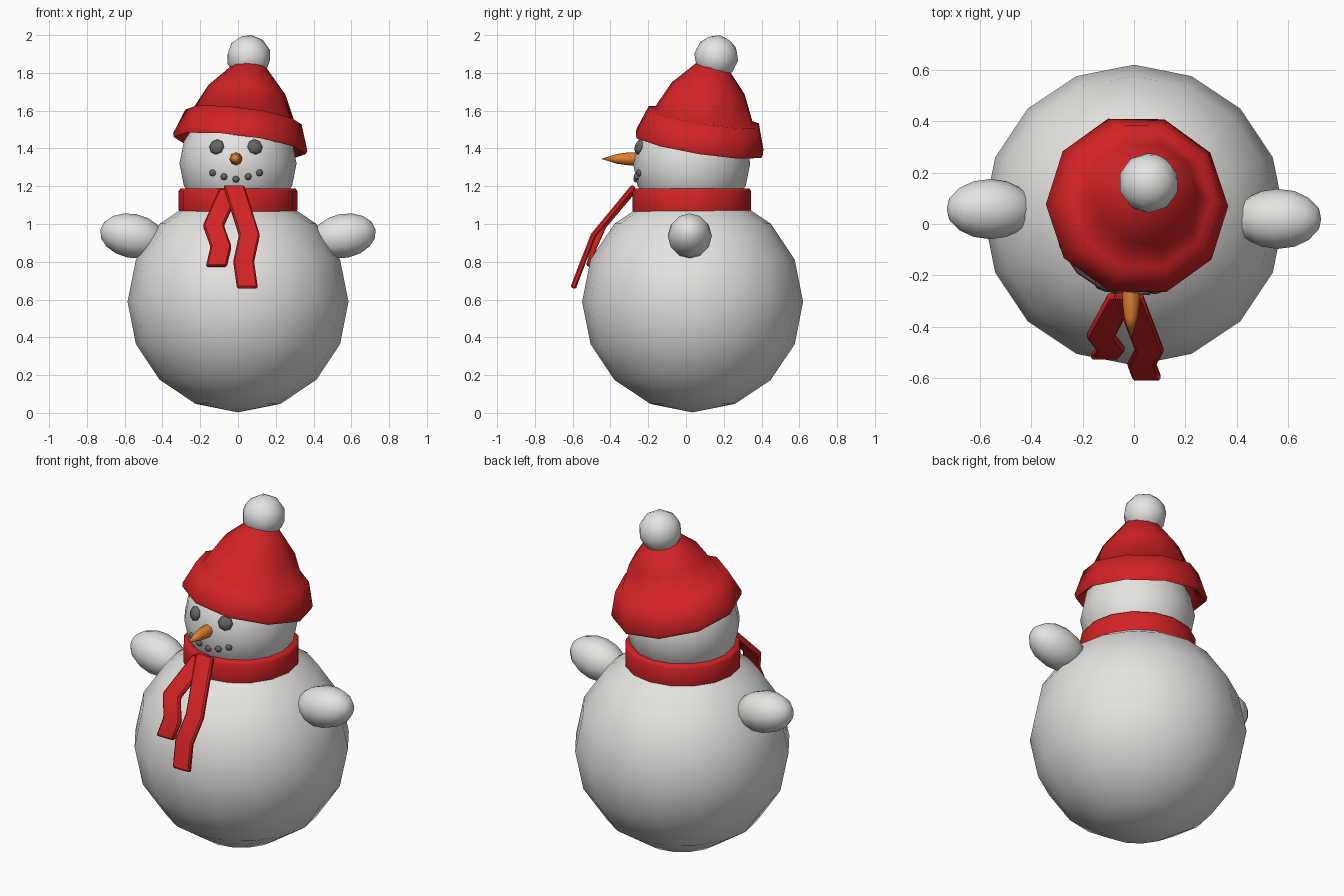
import bpy, bmesh, math
from mathutils import Vector, Matrix, Quaternion

if "Cube" in bpy.data.objects:
    bpy.data.objects.remove(bpy.data.objects["Cube"])


def material(name, rgb):
    m = bpy.data.materials.new(name)
    m.diffuse_color = (*rgb, 1)
    m.use_nodes = True
    m.node_tree.nodes["Principled BSDF"].inputs["Base Color"].default_value = m.diffuse_color
    return m


SNOW = material("snow white", (0.78, 0.77, 0.75))
RED = material("wool red", (0.64, 0.016, 0.018))
ORANGE = material("carrot orange", (0.74, 0.21, 0.03))
COAL = material("coal grey", (0.13, 0.13, 0.13))


def finish(name, bm, mat, angle=60):
    bmesh.ops.recalc_face_normals(bm, faces=bm.faces)
    me = bpy.data.meshes.new(name)
    bm.to_mesh(me)
    bm.free()
    me.materials.append(mat)
    me.shade_smooth()
    me.set_sharp_from_angle(angle=math.radians(angle))
    ob = bpy.data.objects.new(name, me)
    bpy.context.collection.objects.link(ob)
    return ob


def ball(name, loc, size, mat, segs=16, rings=8, rot=Quaternion()):
    bm = bmesh.new()
    bmesh.ops.create_uvsphere(bm, u_segments=segs, v_segments=rings, radius=1,
                              matrix=Matrix.LocRotScale(Vector(loc), rot, Vector(size)))
    return finish(name, bm, mat)


def lathe(name, profile, segs, mat, loc, rot=Quaternion(), closed=False, angle=60):
    bm = bmesh.new()
    pts = profile + profile[:1] if closed else profile
    vs = [bm.verts.new((r, 0, h)) for r, h in pts]
    es = [bm.edges.new(p) for p in zip(vs, vs[1:])]
    bmesh.ops.spin(bm, geom=vs + es, axis=(0, 0, 1), cent=(0, 0, 0),
                   angle=math.tau, steps=segs, use_merge=True)
    bmesh.ops.remove_doubles(bm, verts=bm.verts, dist=1e-4)
    bm.transform(Matrix.LocRotScale(Vector(loc), rot, None))
    return finish(name, bm, mat, angle)


def ribbon(name, path, width, thick, mat):
    # flat strip along a path, wide in x
    bm = bmesh.new()
    path = [Vector(p) for p in path]
    rings = []
    for i, p in enumerate(path):
        d = path[min(i + 1, len(path) - 1)] - path[max(i - 1, 0)]
        n = Vector((0, d.z, -d.y)).normalized() * thick / 2
        w = Vector((width / 2, 0, 0))
        rings.append([bm.verts.new(p + v) for v in (w + n, n - w, -w - n, w - n)])
    for a, b in zip(rings, rings[1:]):
        for k in range(4):
            bm.faces.new((a[k], a[k - 1], b[k - 1], b[k]))
    bm.faces.new(rings[0])
    bm.faces.new(rings[-1])
    ob = finish(name, bm, mat, 40)
    bev = ob.modifiers.new("soft edges", "BEVEL")
    bev.width, bev.segments = 0.008, 1


# snow balls
ball("body", (0, 0.035, 0.588), (0.585,) * 3, SNOW)
HEAD, HEAD_R = Vector((0, 0.03, 1.32)), 0.31
ball("head", HEAD, (HEAD_R,) * 3, SNOW)

# arms, outer ends tipped up
for side, s, y in (("left", -1, 0.058), ("right", 1, 0.02)):
    axis = Vector((s, 0, 0.2))
    ball(side + "_arm", (s * 0.56, y, 0.937), (0.117, 0.117, 0.172), SNOW, 12, 8,
         axis.to_track_quat('Z', 'Y'))

# hat leaning back and to the right
tilt = Vector((0, 0, 1)).rotation_difference(Vector((0.13, 0.16, 1)))
lathe("hat", [(0.26, 0.13), (0.31, 0.02), (0.352, -0.005), (0.358, 0.015), (0.31, 0.15),
              (0.275, 0.152), (0.205, 0.297), (0.088, 0.425), (0, 0.45)],
      10, RED, (0.01, 0.07, 1.42), tilt, angle=75)
bm = bmesh.new()
bmesh.ops.create_icosphere(bm, subdivisions=2, radius=0.118,
                           matrix=Matrix.LocRotScale(Vector((0.057, 0.16, 1.884)), tilt, None))
finish("hat_pompom", bm, SNOW)

# scarf collar and hanging ends
lathe("scarf_collar", [(0.275, 1.06), (0.31, 1.06), (0.314, 1.075), (0.314, 1.175),
                       (0.305, 1.188), (0.275, 1.188)],
      16, RED, (0, 0.03, 0), closed=True)
ribbon("scarf_long_end", [(-0.022, -0.275, 1.2), (0.06, -0.49, 0.94),
                          (0.03, -0.545, 0.80), (0.05, -0.598, 0.66)], 0.11, 0.03, RED)
ribbon("scarf_short_end", [(-0.045, -0.275, 1.18), (-0.13, -0.435, 0.99),
                           (-0.09, -0.485, 0.88), (-0.115, -0.515, 0.775)], 0.11, 0.03, RED)


# coal face, pressed onto the head surface
def coal(name, x, z, r, depth):
    dx, dz = x - HEAD.x, z - HEAD.z
    n = Vector((dx, -math.sqrt(HEAD_R ** 2 - dx * dx - dz * dz), dz))
    ball(name, HEAD + n * 0.98, (r, r, depth), COAL, 8, 6, n.to_track_quat('Z', 'Y'))


coal("left_eye", -0.115, 1.41, 0.042, 0.022)
coal("right_eye", 0.092, 1.41, 0.042, 0.022)
for i, (x, z) in enumerate([(-0.137, 1.27), (-0.076, 1.249), (-0.011, 1.235),
                            (0.055, 1.249), (0.116, 1.27)]):
    coal(f"mouth_coal_{i + 1}", x, z, 0.019, 0.016)

# carrot nose
lathe("carrot_nose", [(0, 0), (0.035, 0), (0.034, 0.06), (0.026, 0.12), (0, 0.205)],
      8, ORANGE, (-0.011, -0.245, 1.345), Vector((-0.01, -1, 0)).to_track_quat('Z', 'Y'))
